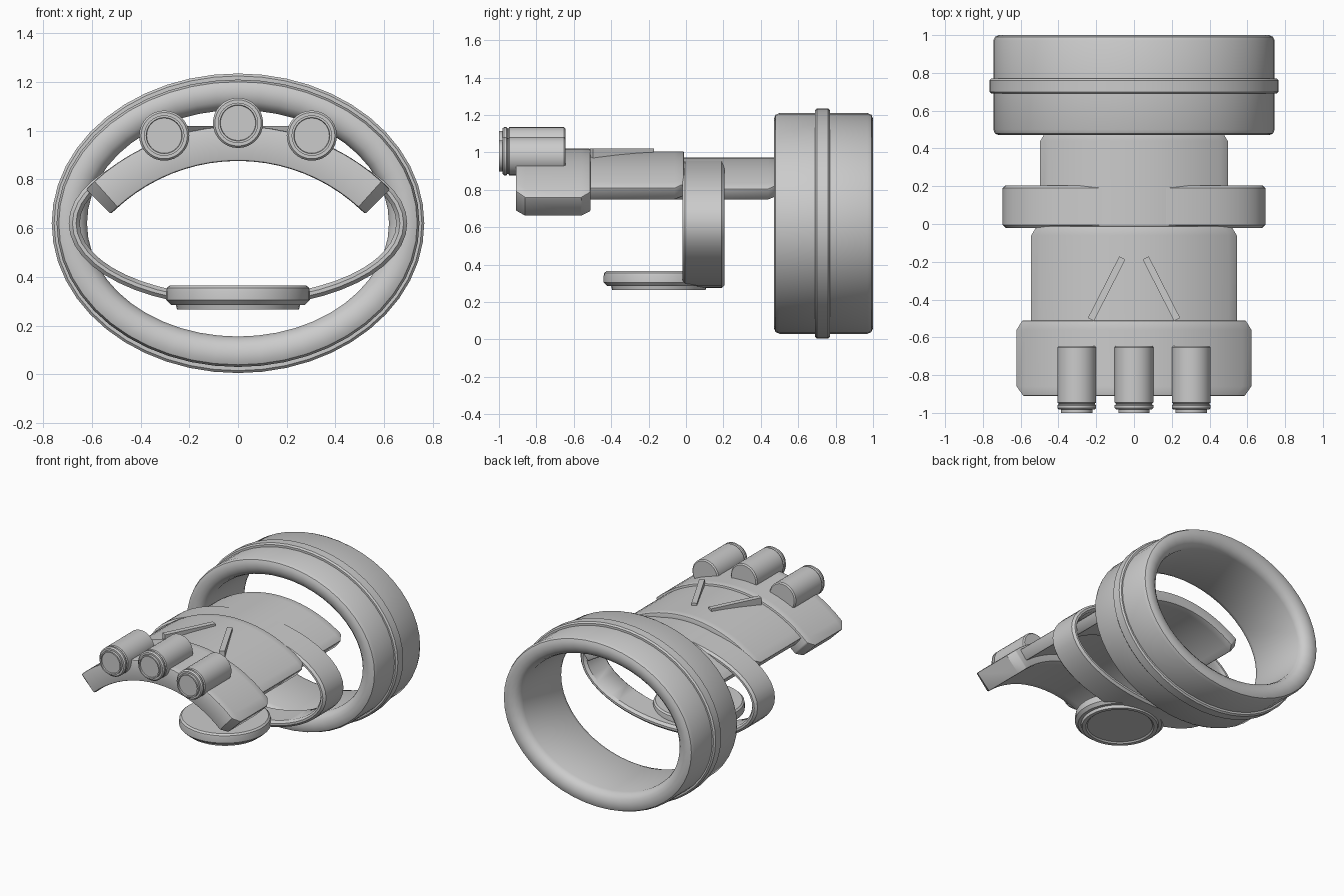
import bpy, bmesh
from math import sin, cos, pi, radians

if "Cube" in bpy.data.objects:
    bpy.data.objects.remove(bpy.data.objects["Cube"])


def finish(name, bm, bevel=0.0, angle=35):
    bmesh.ops.recalc_face_normals(bm, faces=bm.faces)
    if bevel:
        sharp = [e for e in bm.edges if len(e.link_faces) == 2
                 and e.calc_face_angle(0) > radians(50)]
        bmesh.ops.bevel(bm, geom=sharp, offset=bevel, segments=2,
                        profile=0.5, affect='EDGES', clamp_overlap=True)
    me = bpy.data.meshes.new(name)
    bm.to_mesh(me)
    bm.free()
    ob = bpy.data.objects.new(name, me)
    bpy.context.collection.objects.link(ob)
    bpy.ops.object.select_all(action='DESELECT')
    ob.select_set(True)
    bpy.context.view_layer.objects.active = ob
    bpy.ops.object.shade_smooth_by_angle(angle=radians(angle))
    return ob


def skin(bm, loops, closed):
    """Bridge equal-length closed vertex loops; cap the ends if open."""
    n, m = len(loops), len(loops[0])
    for i in range(n if closed else n - 1):
        a, b = loops[i], loops[(i + 1) % n]
        for j in range(m):
            k = (j + 1) % m
            bm.faces.new((a[j], a[k], b[k], b[j]))
    if not closed:
        bm.faces.new(loops[0])
        bm.faces.new(loops[-1])


def oval_ring(name, a, b, cz, profile, seg=48):
    """Sweep a closed (offset, y) profile around an ellipse in the xz plane."""
    bm = bmesh.new()
    loops = []
    for i in range(seg):
        t = 2 * pi * i / seg
        loops.append([bm.verts.new(((a + d) * cos(t), y, cz + (b + d) * sin(t)))
                      for d, y in profile])
    skin(bm, loops, True)
    return finish(name, bm)


def lathe(name, profile, centre, axis, seg=32):
    """Turn an open (radius, height) profile around the y or z axis."""
    bm = bmesh.new()
    cx, cy, cz = centre
    loops = []
    for r, h in profile:
        ring = []
        for i in range(seg):
            u, v = r * cos(2 * pi * i / seg), r * sin(2 * pi * i / seg)
            co = (cx + u, cy + h, cz + v) if axis == 'y' else (cx + u, cy + v, cz + h)
            ring.append(bm.verts.new(co))
        loops.append(ring)
    skin(bm, loops, False)
    return finish(name, bm)


def arched_plate(name, r_in, r_out, half_x, y0, y1, cut0, cut1, seg=20):
    """Curved plate over the hand, with clipped corners."""
    bm = bmesh.new()
    cz = 0.14
    stations = [(y0, half_x - cut0), (y0 + 0.05, half_x),
                (y1 - 0.05, half_x), (y1, half_x - cut1)]
    loops = []
    for y, hx in stations:
        s = hx / r_out
        amax = math_asin(s)
        ts = [-amax + 2 * amax * i / seg for i in range(seg + 1)]
        loops.append([bm.verts.new((r * sin(t), y, cz + r * cos(t)))
                      for r, tt in ((r_out, ts), (r_in, ts[::-1])) for t in tt])
    # end caps are built as strips so the arch stays clean
    n, m = len(loops), len(loops[0])
    for a, b in zip(loops, loops[1:]):
        for j in range(m):
            k = (j + 1) % m
            bm.faces.new((a[j], a[k], b[k], b[j]))
    for lp in (loops[0], loops[-1]):
        for j in range(seg):
            bm.faces.new((lp[j], lp[j + 1], lp[m - 2 - j], lp[m - 1 - j]))
    return finish(name, bm, 0.008)


def math_asin(s):
    from math import asin
    return asin(s)


# forearm cuff and its raised rib
oval_ring("forearm_cuff", 0.745, 0.59, 0.62, [
    (-0.125, 0.53), (-0.115, 0.50), (-0.09, 0.478), (-0.06, 0.47),
    (-0.03, 0.47), (-0.009, 0.479), (0, 0.50),
    (0, 0.97), (-0.009, 0.991), (-0.03, 1.0),
    (-0.06, 1.0), (-0.09, 0.992), (-0.115, 0.97), (-0.125, 0.94)])
oval_ring("cuff_rib", 0.765, 0.615, 0.62, [
    (-0.05, 0.69), (-0.01, 0.69), (0, 0.70), (0, 0.76), (-0.01, 0.77), (-0.05, 0.77)])

# wrist strap
oval_ring("wrist_strap", 0.695, 0.345, 0.62, [
    (-0.045, 0.0), (-0.03, -0.02), (-0.015, -0.02), (0, -0.005),
    (0, 0.19), (-0.015, 0.205), (-0.03, 0.205), (-0.045, 0.185)])

# three overlapping back-of-hand plates
arched_plate("knuckle_plate", 0.736, 0.88, 0.625, -0.91, -0.51, 0.035, 0.03)
arched_plate("hand_plate", 0.783, 0.865, 0.548, -0.56, -0.01, 0.0, 0.03)
arched_plate("wrist_plate", 0.757, 0.832, 0.50, -0.12, 0.49, 0.03, 0.03)

# knuckle barrels with grooved tips
for label, x, z in (("left", -0.303, 0.98), ("middle", 0, 1.032), ("right", 0.303, 0.98)):
    lathe("knuckle_barrel_" + label, [
        (0.095, -0.645), (0.103, -0.653), (0.103, -0.945), (0.096, -0.95),
        (0.096, -0.955), (0.103, -0.96), (0.103, -0.973), (0.095, -0.982),
        (0.083, -0.982), (0.083, -1.0), (0.074, -1.0), (0.072, -0.99)],
        (x, 0, z), 'y')

# slanted trim bars on the hand plate
for side, label in ((-1, "left"), (1, "right")):
    bm = bmesh.new()
    w = 0.018
    ends = [(0.062, -0.18), (0.228, -0.505)]
    dx, dy = ends[1][0] - ends[0][0], ends[1][1] - ends[0][1]
    ln = (dx * dx + dy * dy) ** 0.5
    nx, ny = -dy / ln * w, dx / ln * w
    outline = [(ends[0][0] + nx, ends[0][1] + ny), (ends[1][0] + nx, ends[1][1] + ny),
               (ends[1][0] - nx, ends[1][1] - ny), (ends[0][0] - nx, ends[0][1] - ny)]
    skin(bm, [[bm.verts.new((side * x, y, z)) for x, y in outline]
              for z in (0.95, 1.02)], False)
    finish("trim_bar_" + label, bm)

# round palm pad with a lens rim underneath
lathe("palm_pad", [
    (0.28, 0.365), (0.292, 0.355), (0.295, 0.34), (0.295, 0.305), (0.275, 0.285),
    (0.255, 0.285), (0.25, 0.265), (0.225, 0.265), (0.215, 0.274)],
    (0, -0.145, 0), 'z', 40)
